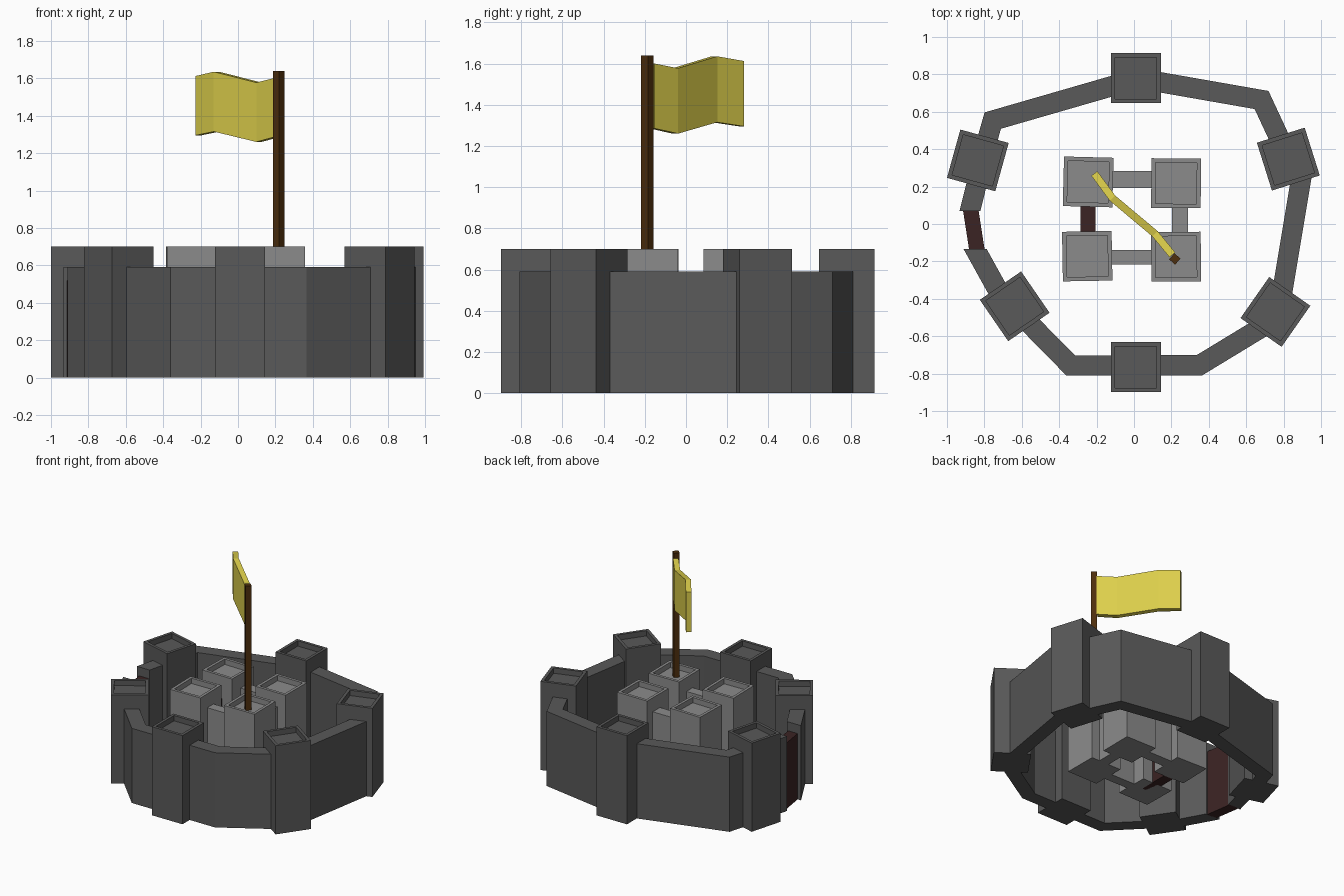
import bpy, bmesh, math
from mathutils import Matrix, Vector

cube = bpy.data.objects.get("Cube")
if cube:
    bpy.data.objects.remove(cube, do_unlink=True)


def material(name, rgb):
    m = bpy.data.materials.new(name)
    m.use_nodes = True
    m.diffuse_color = (*rgb, 1)
    m.node_tree.nodes["Principled BSDF"].inputs["Base Color"].default_value = (*rgb, 1)
    return m


DARK = material("dark stone", (0.1, 0.1, 0.1))
LIGHT = material("light stone", (0.26, 0.26, 0.26))
GATE = material("gate wood", (0.043, 0.017, 0.017))
WOOD = material("pole wood", (0.075, 0.028, 0.004))
YELLOW = material("flag yellow", (0.72, 0.62, 0.07))

TOWER_H, WALL_H, GATE_H = 0.70, 0.59, 0.52


def finish(bm, name, mat):
    bmesh.ops.recalc_face_normals(bm, faces=bm.faces)
    mesh = bpy.data.meshes.new(name)
    bm.to_mesh(mesh)
    bm.free()
    mesh.materials.append(mat)
    obj = bpy.data.objects.new(name, mesh)
    bpy.context.collection.objects.link(obj)
    return obj


def block(name, mat, x, y, z0, z1, size, angle, recess=False):
    """Square pillar, optionally with a sunken top."""
    bm = bmesh.new()
    bmesh.ops.create_cube(bm, size=1)
    bmesh.ops.scale(bm, verts=bm.verts, vec=(size, size, z1 - z0))
    if recess:
        top = max(bm.faces, key=lambda f: f.calc_center_median().z)
        bmesh.ops.inset_region(bm, faces=[top], thickness=0.032)
        lip = bmesh.ops.extrude_face_region(bm, geom=[top])
        moved = [v for v in lip["geom"] if isinstance(v, bmesh.types.BMVert)]
        bmesh.ops.delete(bm, geom=[top], context="FACES")
        bmesh.ops.translate(bm, verts=moved, vec=(0, 0, -0.042))
    bm.transform(Matrix.Translation((x, y, (z0 + z1) / 2)) @ Matrix.Rotation(math.radians(angle), 4, "Z"))
    return finish(bm, name, mat)


def ribbon(name, mat, path, width, bottoms, tops, level_ends=()):
    """Thick upright strip along a plan path, mitred at its corners."""
    pts = [Vector(p) for p in path]
    dirs = [(b - a).normalized() for a, b in zip(pts, pts[1:])]
    bm = bmesh.new()
    rings = []
    for i, p in enumerate(pts):
        d0, d1 = dirs[max(i - 1, 0)], dirs[min(i, len(dirs) - 1)]
        t = (d0 + d1).normalized()
        n = Vector((-t.y, t.x))
        off = n * (width / 2 / max(t.dot(d0), 0.5))
        if i in level_ends:
            off = Vector((width / 2 / n.x, 0))
        rings.append([bm.verts.new((*(p + s * off), z)) for s, z in
                      ((-1, bottoms[i]), (1, bottoms[i]), (1, tops[i]), (-1, tops[i]))])
    for a, b in zip(rings, rings[1:]):
        for k in range(4):
            j = (k + 1) % 4
            bm.faces.new((a[k], a[j], b[j], b[k]))
    bm.faces.new(rings[0])
    bm.faces.new(rings[-1][::-1])
    return finish(bm, name, mat)


def wall(name, mat, path, width, height=WALL_H, level_ends=()):
    n = len(path)
    return ribbon(name, mat, path, width, [0] * n, [height] * n, level_ends)


# Outer ring towers
for name, x, y, angle in (
        ("back", 0.01, 0.78, 0), ("front", 0.01, -0.765, 0),
        ("back_left", 0.825, 0.347, 17.5), ("back_right", -0.835, 0.34, -15.5),
        ("front_left", 0.756, -0.47, -35), ("front_right", -0.638, -0.44, 34.5)):
    block("outer_tower_" + name, DARK, x, y, 0, TOWER_H, 0.268, angle, True)

# Outer curtain walls, ending inside the towers
W = 0.108
wall("outer_wall_back_right", DARK, [(0, 0.771), (-0.755, 0.553), (-0.81, 0.36)], W)
wall("outer_wall_gate_back", DARK, [(-0.82, 0.3), (-0.877, 0.07)], W, level_ends=(1,))
wall("outer_wall_gate_front", DARK, [(-0.85, -0.133), (-0.68, -0.44)], W, level_ends=(0,))
wall("outer_wall_front_right", DARK, [(-0.64, -0.45), (-0.338, -0.757), (0, -0.757)], W)
wall("outer_wall_front_left", DARK, [(0, -0.755), (0.35, -0.755), (0.75, -0.512)], W)
wall("outer_wall_left", DARK, [(0.78, -0.44), (0.905, 0.31)], W)
wall("outer_wall_back_left", DARK, [(0.83, 0.345), (0.682, 0.663), (0.03, 0.777)], W)
wall("outer_gate", GATE, [(-0.873, 0.075), (-0.84, -0.138)], 0.082, GATE_H, (0, 1))

# Inner keep towers
for name, x, y, angle in (
        ("back_right", -0.245, 0.225, -1.5), ("back_left", 0.225, 0.218, -0.5),
        ("front_right", -0.25, -0.172, 1), ("front_left", 0.225, -0.175, 0.5)):
    block("inner_tower_" + name, LIGHT, x, y, 0, TOWER_H, 0.265, angle, True)

# Inner keep walls and gate
wall("inner_wall_back", LIGHT, [(-0.2, 0.238), (0.2, 0.238)], 0.09)
wall("inner_wall_front", LIGHT, [(-0.2, -0.177), (0.2, -0.177)], 0.078)
wall("inner_wall_left", LIGHT, [(0.245, -0.15), (0.245, 0.2)], 0.085)
wall("inner_gate", GATE, [(-0.245, -0.15), (-0.245, 0.2)], 0.08, GATE_H)

# Flag and its square pole
block("flag_pole", WOOD, 0.218, -0.187, 0.64, 1.64, 0.043, 48)
ribbon("flag", YELLOW, [(0.205, -0.165), (0.112, -0.052), (-0.115, 0.138), (-0.212, 0.27)],
       0.04, [1.285, 1.26, 1.315, 1.295], [1.6, 1.577, 1.635, 1.612])
